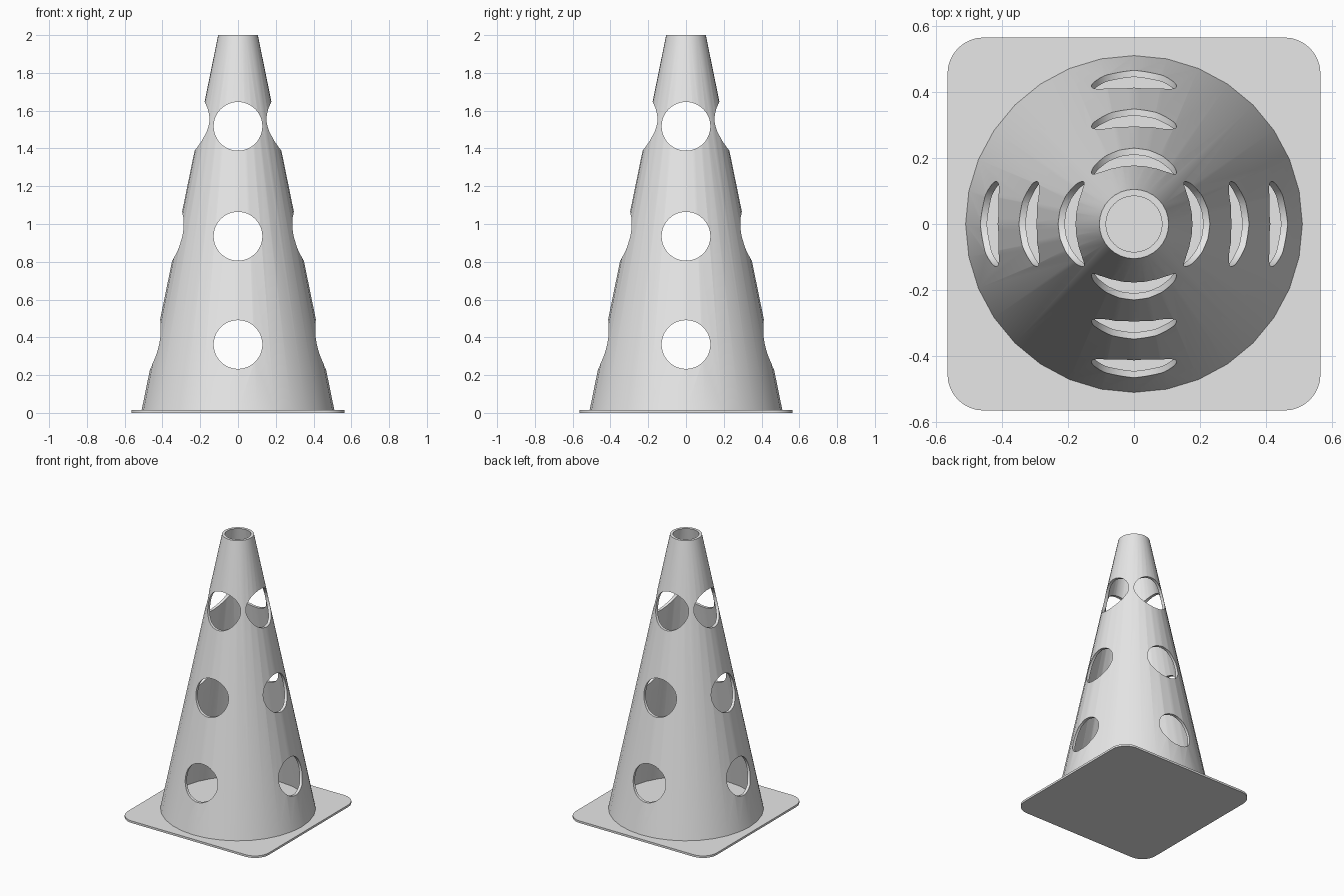
import bpy, bmesh, math

default = bpy.data.objects.get("Cube")
if default:
    bpy.data.objects.remove(default, do_unlink=True)

grey = bpy.data.materials.new("light_grey")
grey.diffuse_color = (0.8, 0.8, 0.8, 1)
grey.use_nodes = True
grey.node_tree.nodes["Principled BSDF"].inputs["Base Color"].default_value = (0.8, 0.8, 0.8, 1)

BASE_HALF, CORNER, BASE_TOP = 0.565, 0.11, 0.015
R_BOTTOM, R_TOP, HEIGHT, WALL = 0.51, 0.105, 2.0, 0.02
SIDES = 32
HOLE_RADIUS = 0.129
HOLE_HEIGHTS = (0.362, 0.935, 1.517)


def make_object(name, bm):
    bmesh.ops.recalc_face_normals(bm, faces=bm.faces[:])
    mesh = bpy.data.meshes.new(name)
    bm.to_mesh(mesh)
    bm.free()
    obj = bpy.data.objects.new(name, mesh)
    mesh.materials.append(grey)
    bpy.context.collection.objects.link(obj)
    return obj


def activate(obj):
    bpy.ops.object.select_all(action='DESELECT')
    obj.select_set(True)
    bpy.context.view_layer.objects.active = obj


# Square base plate with rounded corners
bm = bmesh.new()
c = BASE_HALF - CORNER
outline = []
for i, (sx, sy) in enumerate(((1, 1), (-1, 1), (-1, -1), (1, -1))):
    for k in range(9):
        a = math.radians(90 * i + 90 * k / 8)
        outline.append(bm.verts.new((sx * c + CORNER * math.cos(a),
                                     sy * c + CORNER * math.sin(a), 0)))
plate = bm.faces.new(outline)
grown = bmesh.ops.extrude_face_region(bm, geom=[plate])["geom"]
bmesh.ops.translate(bm, vec=(0, 0, BASE_TOP),
                    verts=[v for v in grown if isinstance(v, bmesh.types.BMVert)])
base = make_object("base_plate", bm)

# Hollow cone: wall section spun around z
bm = bmesh.new()
section = ((R_BOTTOM, BASE_TOP), (R_TOP, HEIGHT),
           (R_TOP - WALL, HEIGHT), (R_BOTTOM - WALL, BASE_TOP))
rings = []
for s in range(SIDES):
    a = 2 * math.pi * s / SIDES
    rings.append([bm.verts.new((r * math.cos(a), r * math.sin(a), z)) for r, z in section])
for s in range(SIDES):
    p, q = rings[s], rings[(s + 1) % SIDES]
    for k in range(4):
        j = (k + 1) % 4
        bm.faces.new((p[k], q[k], q[j], p[j]))
cone = make_object("cone_body", bm)

# Round holes bored straight through along both horizontal axes
for z in HOLE_HEIGHTS:
    for spin in (0, math.pi / 2):
        bm = bmesh.new()
        bmesh.ops.create_cone(bm, cap_ends=True, segments=48, radius1=HOLE_RADIUS,
                              radius2=HOLE_RADIUS, depth=2)
        cutter = make_object("hole_cutter", bm)
        cutter.rotation_euler = (math.pi / 2, 0, spin)
        cutter.location.z = z
        cutter.hide_render = True
        bore = cone.modifiers.new("bore", 'BOOLEAN')
        bore.operation = 'DIFFERENCE'
        bore.solver = 'EXACT'
        bore.object = cutter
        activate(cone)
        bpy.ops.object.modifier_apply(modifier=bore.name)
        bpy.data.objects.remove(cutter, do_unlink=True)

# Smooth walls with crisp rims
for obj in (base, cone):
    activate(obj)
    bpy.ops.object.shade_smooth_by_angle(angle=math.radians(30))
